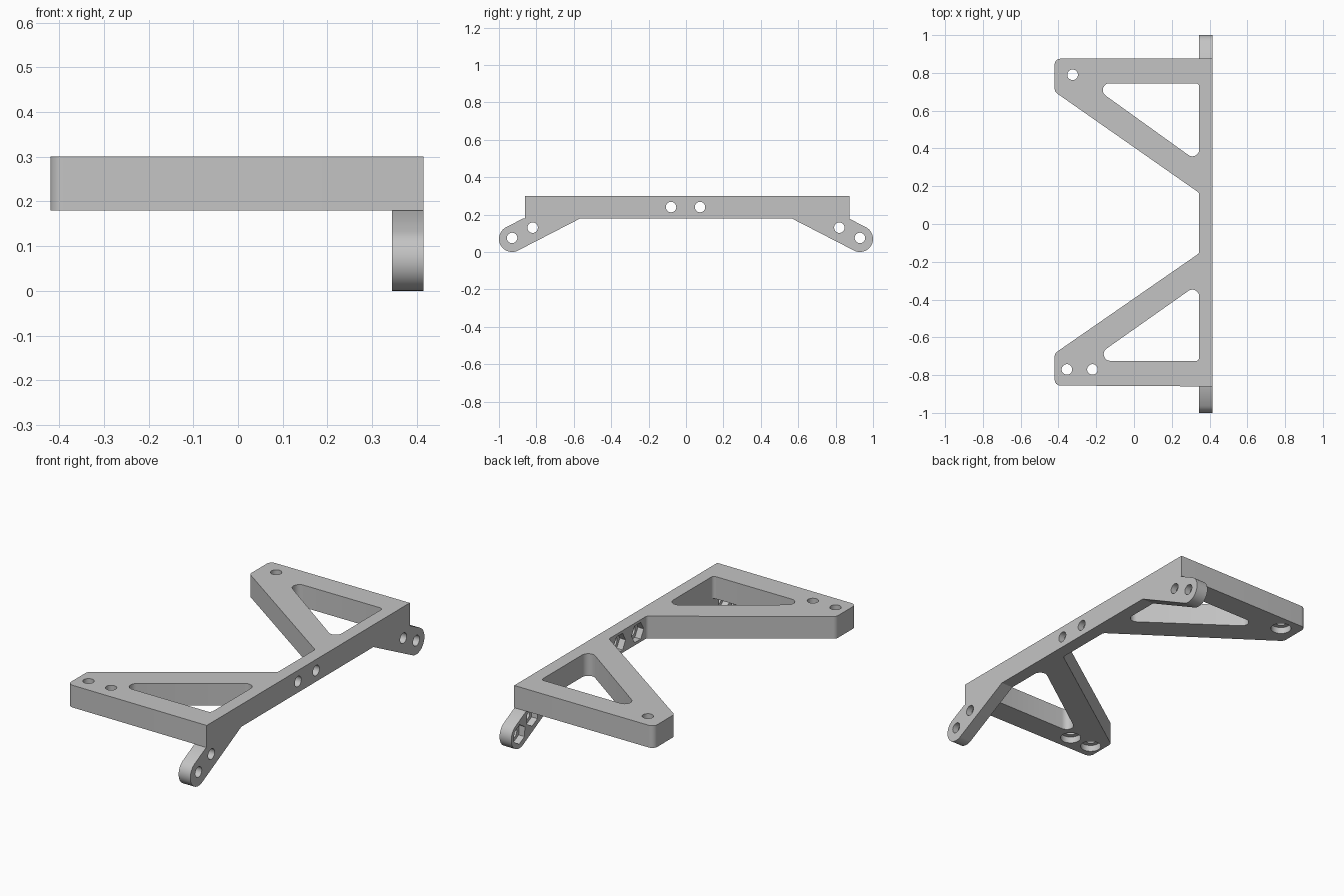
import bpy, bmesh, math
from mathutils import Vector

cube = bpy.data.objects.get("Cube")
if cube:
    bpy.data.objects.remove(cube, do_unlink=True)

grey = bpy.data.materials.new("plain grey")
grey.use_nodes = True
grey.diffuse_color = (0.55, 0.55, 0.55, 1)
grey.node_tree.nodes["Principled BSDF"].inputs["Base Color"].default_value = grey.diffuse_color

RAIL_IN, RAIL_OUT = 0.345, 0.415
BOTTOM, TOP = 0.18, 0.30
HOLE, NUT, POCKET = 0.028, 0.052, 0.035


def rounded(corners, steps=8):
    """Outline with each (u, v, radius) corner rounded."""
    out = []
    for i, (u, v, r) in enumerate(corners):
        p = Vector((u, v))
        if r == 0:
            out.append(p)
            continue
        a = (Vector(corners[i - 1][:2]) - p).normalized()
        b = (Vector(corners[(i + 1) % len(corners)][:2]) - p).normalized()
        half = a.angle(b) / 2
        centre = p + (a + b).normalized() * (r / math.sin(half))
        start = p + a * (r / math.tan(half)) - centre
        end = p + b * (r / math.tan(half)) - centre
        sweep = start.angle_signed(end)
        for k in range(steps + 1):
            t = -sweep * k / steps
            c, s = math.cos(t), math.sin(t)
            out.append(centre + Vector((start.x * c - start.y * s, start.x * s + start.y * c)))
    return out


def circle(u, v, r, sides=32, turn=0.0):
    return [(u + r * math.cos(turn + math.tau * k / sides),
             v + r * math.sin(turn + math.tau * k / sides)) for k in range(sides)]


def prism(name, outline, lo, hi, axis="z"):
    """Extrude a flat outline along z (outline in x, y) or x (outline in y, z)."""
    bm = bmesh.new()
    place = (lambda u, v, w: (u, v, w)) if axis == "z" else (lambda u, v, w: (w, u, v))
    base = bm.faces.new([bm.verts.new(place(p[0], p[1], lo)) for p in outline])
    ext = bmesh.ops.extrude_face_region(bm, geom=[base])
    moved = [g for g in ext["geom"] if isinstance(g, bmesh.types.BMVert)]
    bmesh.ops.translate(bm, verts=moved, vec=place(0, 0, hi - lo))
    bmesh.ops.recalc_face_normals(bm, faces=bm.faces)
    mesh = bpy.data.meshes.new(name)
    bm.to_mesh(mesh)
    bm.free()
    mesh.materials.append(grey)
    obj = bpy.data.objects.new(name, mesh)
    bpy.context.collection.objects.link(obj)
    return obj


def finish(obj, cutters):
    """Cut the holes, then smooth the rounded walls."""
    bpy.ops.object.select_all(action="DESELECT")
    bpy.context.view_layer.objects.active = obj
    obj.select_set(True)
    for cutter in cutters:
        cutter.hide_render = True
        mod = obj.modifiers.new("cut", "BOOLEAN")
        mod.operation, mod.solver, mod.object = "DIFFERENCE", "EXACT", cutter
        bpy.ops.object.modifier_apply(modifier=mod.name)
        bpy.data.objects.remove(cutter, do_unlink=True)
    bpy.ops.object.shade_smooth_by_angle(angle=math.radians(30))


def nut_hole(y, z, turn):
    """Cross hole through the rail with a hexagonal pocket on the inner side."""
    return [prism("hole_cutter", circle(y, z, HOLE), RAIL_IN - 0.1, RAIL_OUT + 0.1, "x"),
            prism("nut_cutter", circle(y, z, NUT, 6, turn),
                  RAIL_IN - 0.02, RAIL_IN + POCKET, "x")]


# Flat frame: rail with two braced arms
frame = prism("frame", rounded([
    (RAIL_OUT, 0.875, 0), (-0.42, 0.875, 0.03), (-0.42, 0.70, 0.03),
    (RAIL_IN, 0.165, 0.02), (RAIL_IN, -0.155, 0.02),
    (-0.42, -0.685, 0.03), (-0.42, -0.855, 0.03), (RAIL_OUT, -0.86, 0)]), BOTTOM, TOP)

# Triangular windows in the arms
cutters = [
    prism("window_cutter", rounded([(-0.241, 0.745, 0.036), (RAIL_IN, 0.324, 0.036),
                                    (RAIL_IN, 0.745, 0.018)]), 0.1, 0.4),
    prism("window_cutter", rounded([(-0.238, -0.725, 0.036), (RAIL_IN, -0.314, 0.036),
                                    (RAIL_IN, -0.725, 0.018)]), 0.1, 0.4)]

# Arm tip holes, counterbored from below
for x, y in ((-0.325, 0.79), (-0.355, -0.77), (-0.22, -0.77)):
    cutters.append(prism("hole_cutter", circle(x, y, HOLE), 0.1, 0.4))
    cutters.append(prism("bore_cutter", circle(x, y, NUT), 0.1, BOTTOM + POCKET))

# Rail centre holes
for y in (-0.08, 0.075):
    cutters += nut_hole(y, 0.24, 0)
finish(frame, cutters)

# Sloping ears under the rail ends
for side, name in ((1, "back_ear"), (-1, "front_ear")):
    tip = [(0.93 + 0.07 * math.cos(math.radians(a)), 0.07 + 0.07 * math.sin(math.radians(a)))
           for a in range(-117, 64, 9)]
    outline = [(0.564, BOTTOM)] + tip + [(0.869, BOTTOM)]
    ear = prism(name, [(side * y, z) for y, z in outline], RAIL_IN, RAIL_OUT, "x")
    tilt = -side * math.radians(27)
    finish(ear, nut_hole(side * 0.82, 0.13, tilt) + nut_hole(side * 0.93, 0.075, tilt))
